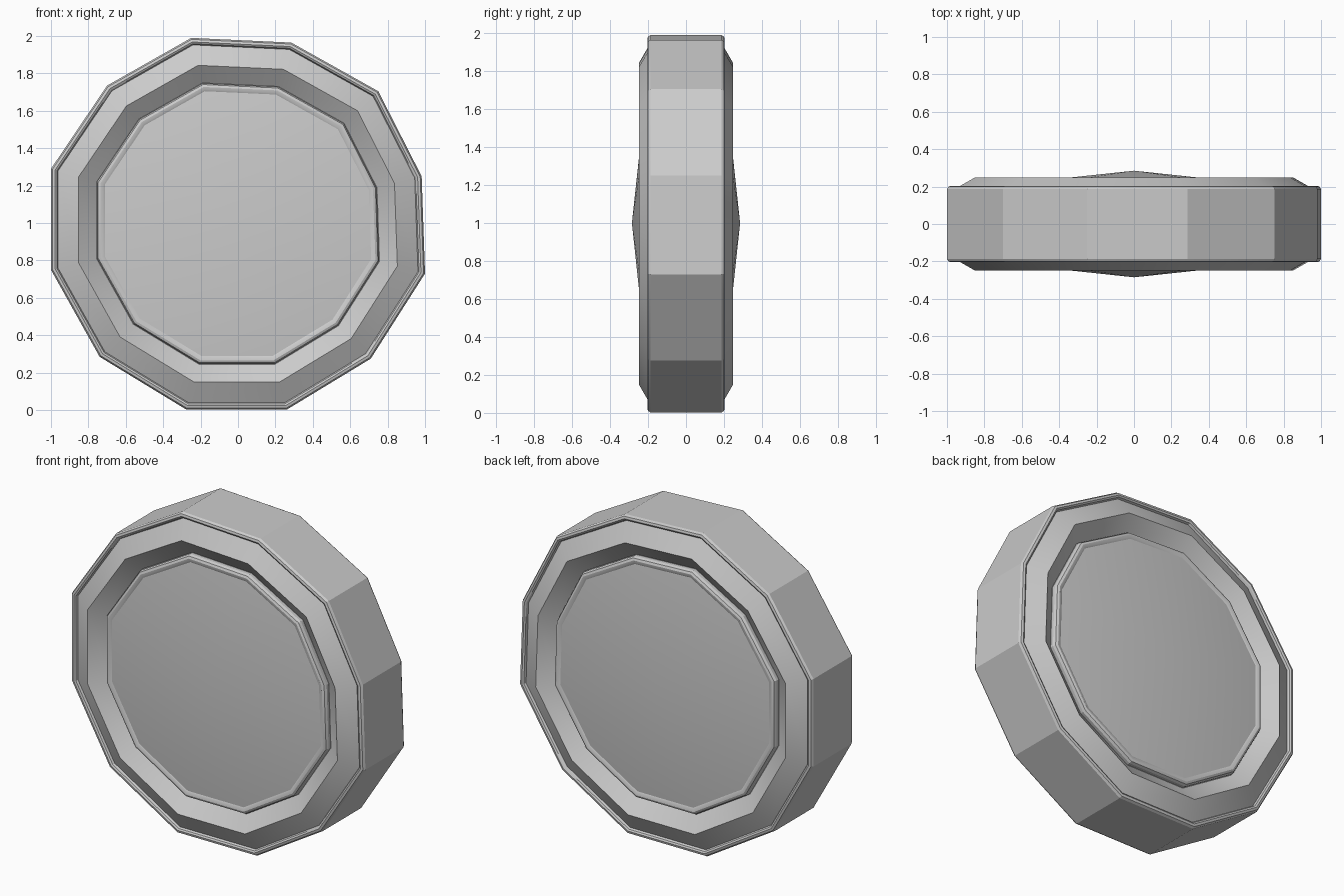
import bpy, bmesh

if "Cube" in bpy.data.objects:
    bpy.data.objects.remove(bpy.data.objects["Cube"])

# slightly uneven twelve-sided outline (x, z), relative to the disc centre
OUTLINE = [(-0.25, 0.99), (0.285, 0.965), (0.75, 0.705), (0.982, 0.25),
           (1.0, -0.27), (0.71, -0.725), (0.26, -0.998), (-0.275, -0.998),
           (-0.74, -0.715), (-1.0, -0.25), (-1.0, 0.29), (-0.70, 0.735)]
CENTRE_Z = 1.0


def loft(name, profile, apex=None, closed=False):
    """Sweep (scale, y) profile points round the outline; apex closes the last ring."""
    bm = bmesh.new()
    rings = [[bm.verts.new((x * s, y, z * s + CENTRE_Z)) for x, z in OUTLINE]
             for s, y in profile]
    n = len(OUTLINE)
    pairs = list(zip(rings, rings[1:]))
    if closed:
        pairs.append((rings[-1], rings[0]))
    for a, b in pairs:
        for i in range(n):
            j = (i + 1) % n
            bm.faces.new((a[i], a[j], b[j], b[i]))
    if apex is not None:
        tip = bm.verts.new((0, apex, CENTRE_Z))
        for i in range(n):
            bm.faces.new((rings[-1][i], rings[-1][(i + 1) % n], tip))
        bm.faces.new(rings[0])
    bmesh.ops.recalc_face_normals(bm, faces=bm.faces)
    mesh = bpy.data.meshes.new(name)
    bm.to_mesh(mesh)
    bm.free()
    obj = bpy.data.objects.new(name, mesh)
    bpy.context.collection.objects.link(obj)
    bpy.ops.object.select_all(action='DESELECT')
    obj.select_set(True)
    bpy.context.view_layer.objects.active = obj
    bpy.ops.object.shade_smooth_by_angle(angle=0.42)
    return obj


# casing: raised angular ridge on each face and a rounded outer lip
half = [(0.74, -0.175), (0.757, -0.175), (0.852, -0.248), (0.962, -0.185),
        (0.968, -0.198), (0.978, -0.204), (0.992, -0.20), (1.0, -0.186)]
casing = half + [(s, -y) for s, y in reversed(half)]
loft("casing", casing, closed=True)

# shallow conical cover on each face, with a rounded bead around its edge
for name, side in (("front_cover", -1), ("back_cover", 1)):
    cover = [(0.755, 0.17), (0.755, 0.195), (0.748, 0.21),
             (0.735, 0.216), (0.722, 0.214), (0.712, 0.209)]
    loft(name, [(s, y * side) for s, y in cover], apex=0.285 * side)
